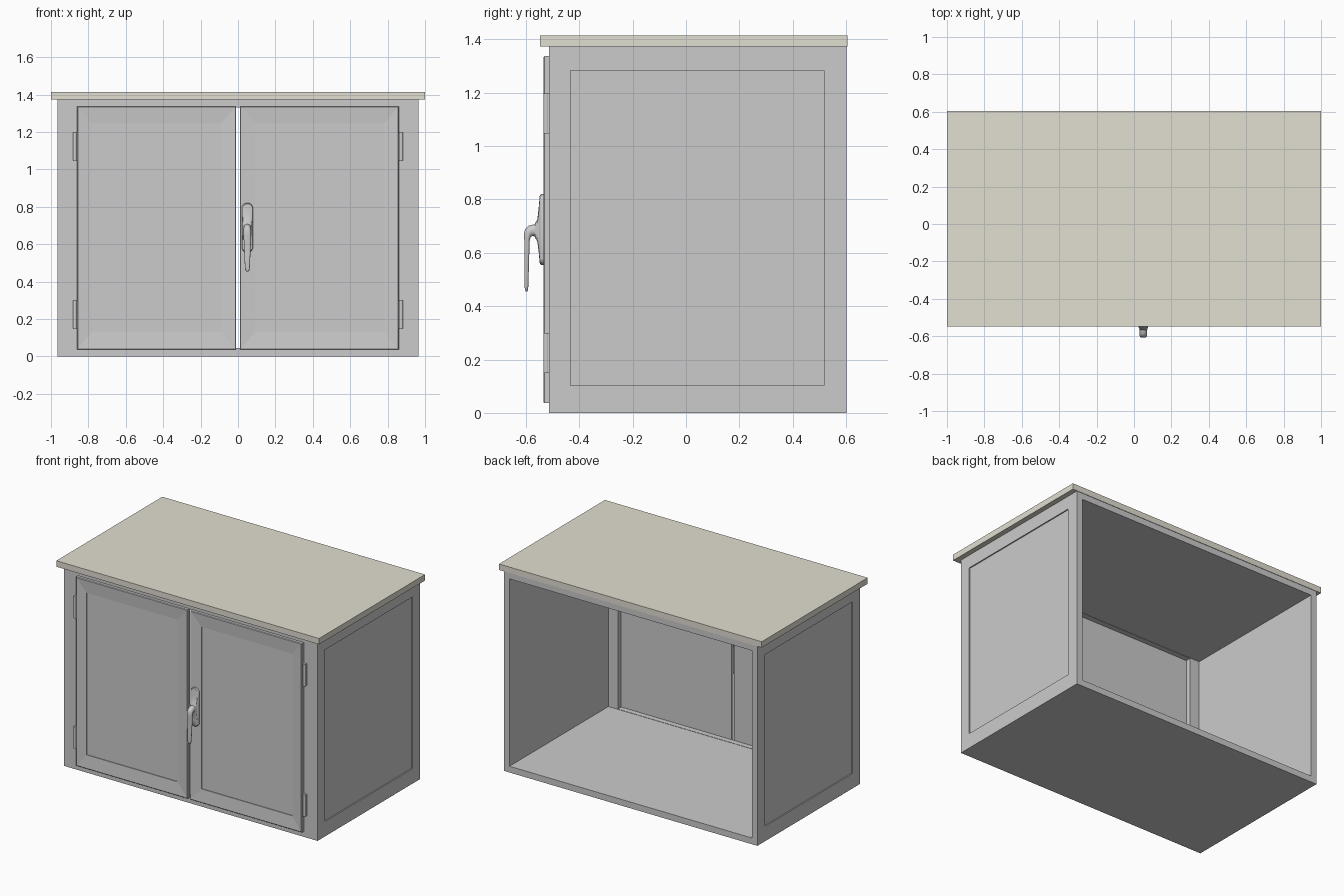
import bpy, bmesh, math
from mathutils import Vector

if "Cube" in bpy.data.objects:
    bpy.data.objects.remove(bpy.data.objects["Cube"])


def finish(bm, name, smooth=False):
    bmesh.ops.recalc_face_normals(bm, faces=bm.faces)
    me = bpy.data.meshes.new(name)
    bm.to_mesh(me)
    bm.free()
    ob = bpy.data.objects.new(name, me)
    bpy.context.collection.objects.link(ob)
    if smooth:
        bpy.ops.object.select_all(action='DESELECT')
        ob.select_set(True)
        bpy.context.view_layer.objects.active = ob
        bpy.ops.object.shade_smooth_by_angle(angle=math.radians(40))
    return ob


def loft(bm, rings, closed=False):
    """Bridge equal-length point rings; cap the ends unless closed."""
    vs = [[bm.verts.new(p) for p in r] for r in rings]
    pairs = list(zip(vs, vs[1:])) + ([(vs[-1], vs[0])] if closed else [])
    for a, b in pairs:
        n = len(a)
        for i in range(n):
            j = (i + 1) % n
            bm.faces.new((a[i], a[j], b[j], b[i]))
    if not closed:
        bm.faces.new(vs[0])
        bm.faces.new(vs[-1])


def rect(x0, x1, z0, z1, y):
    return [(x0, y, z0), (x1, y, z0), (x1, y, z1), (x0, y, z1)]


def box(name, x0, x1, y0, y1, z0, z1):
    bm = bmesh.new()
    loft(bm, [rect(x0, x1, z0, z1, y0), rect(x0, x1, z0, z1, y1)])
    return finish(bm, name)


# Carcass: open-backed shell with front stiles
bm = bmesh.new()
F, B, IN = -0.513, 0.602, -0.473
loft(bm, [rect(-.85, .85, .045, 1.33, F),
          rect(-.965, .965, 0, 1.374, F),
          rect(-.965, .965, 0, 1.374, B),
          rect(-.922, .922, .043, 1.332, B),
          rect(-.922, .922, .043, 1.332, IN),
          rect(-.85, .85, .045, 1.33, IN)], closed=True)
# Recessed side panels
bmesh.ops.recalc_face_normals(bm, faces=bm.faces)
sides = [f for f in bm.faces if abs(f.calc_center_median().x) > .96]
bmesh.ops.inset_individual(bm, faces=sides, thickness=0.08)
for f in sides:
    for v in f.verts:
        v.co.y = -.433 if v.co.y < 0 else .517
        v.co.z = .103 if v.co.z < .7 else 1.284
for f in bmesh.ops.extrude_discrete_faces(bm, faces=sides)['faces']:
    for v in f.verts:
        v.co.x = math.copysign(.957, v.co.x)
finish(bm, "carcass")

# Worktop
top = box("worktop", -1, 1, -.547, .605, 1.374, 1.415)
mat = bpy.data.materials.new("beige")
mat.diffuse_color = (.76, .735, .64, 1)
mat.use_nodes = True
mat.node_tree.nodes["Principled BSDF"].inputs["Base Color"].default_value = mat.diffuse_color
top.data.materials.append(mat)

for side, s in (("left", -1), ("right", 1)):
    # Door with sloped mitred frame and recessed panel
    a, b = sorted((s * .010, s * .86))
    c, d = sorted((s * .092, s * .783))
    bm = bmesh.new()
    loft(bm, [rect(a, b, .037, 1.337, -.510),
              rect(a, b, .037, 1.337, -.531),
              rect(a + .004, b - .004, .041, 1.333, -.535),
              rect(c, d, .13, 1.245, -.528),
              rect(c, d, .13, 1.245, -.523)])
    finish(bm, side + "_door")

    # Hinges: leaf plus knuckle
    for level, z in (("lower", .225), ("upper", 1.122)):
        a, b = sorted((s * .858, s * .884))
        box(f"{side}_{level}_hinge_leaf", a, b, -.518, F, z - .075, z + .075)
        bm = bmesh.new()
        bmesh.ops.create_cone(bm, cap_ends=True, segments=16, radius1=.0105,
                              radius2=.0105, depth=.15)
        bmesh.ops.translate(bm, verts=bm.verts, vec=(s * .872, -.5235, z))
        finish(bm, f"{side}_{level}_hinge_knuckle", True)


def oval(y, z, w, h, tilt=0, n=24):
    """Rounded ring; tilt 0 faces the front, 90 faces down."""
    up = Vector((0, -math.sin(math.radians(tilt)), math.cos(math.radians(tilt))))
    r, pts = min(w, h), []
    for i in range(n):
        t = 2 * math.pi * (i + .5) / n
        cx, cz = math.cos(t), math.sin(t)
        x = r * cx + math.copysign(w - r, cx)
        u = r * cz + math.copysign(h - r, cz)
        pts.append(Vector((.05 + x, y, z)) + up * u)
    return pts


# Handle backplate swelling towards the neck
bm = bmesh.new()
loft(bm, [oval(-.533, .688, .030, .133), oval(-.543, .688, .030, .133),
          oval(-.548, .688, .027, .128), oval(-.552, .686, .025, .085),
          oval(-.557, .684, .023, .042), oval(-.566, .684, .020, .027)])
finish(bm, "handle_backplate", True)

# Handle lever bending down from the neck
bm = bmesh.new()
loft(bm, [oval(*p) for p in (
    (-.555, .684, .021, .026, 0), (-.572, .684, .020, .022, 0),
    (-.583, .682, .020, .021, 18), (-.590, .676, .020, .019, 42),
    (-.595, .664, .020, .014, 68), (-.596, .645, .020, .010, 85),
    (-.596, .61, .019, .009, 90), (-.597, .54, .016, .008, 90),
    (-.598, .475, .013, .007, 90), (-.598, .461, .011, .006, 90),
    (-.598, .455, .006, .003, 90))])
finish(bm, "handle_lever", True)
